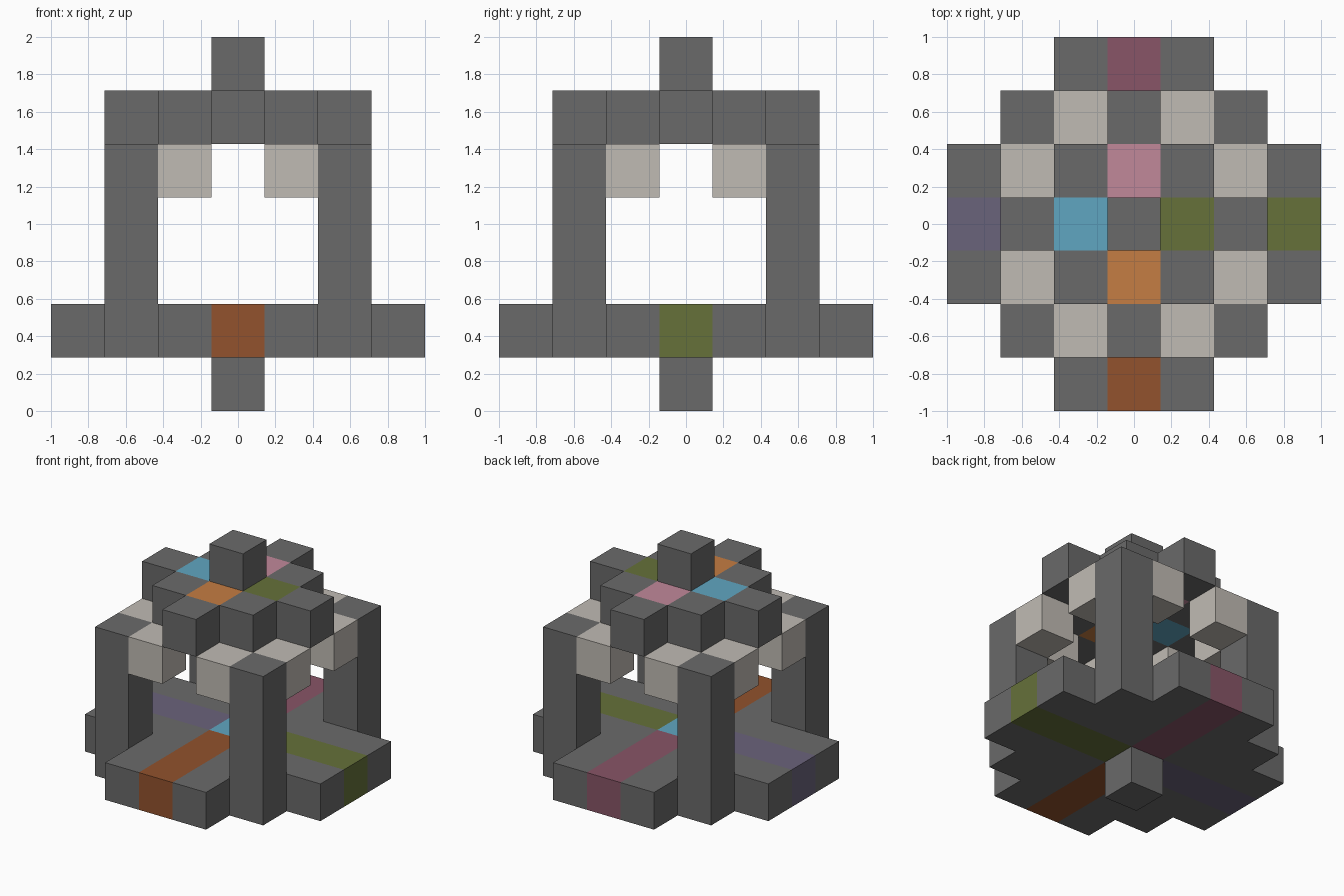
import bpy
import bmesh
from mathutils import Matrix
from math import pi

default = bpy.data.objects.get("Cube")
if default:
    bpy.data.objects.remove(default, do_unlink=True)

U = 2 / 7  # one block


def linear(c):
    return c / 12.92 if c <= 0.04045 else ((c + 0.055) / 1.055) ** 2.4


def material(name, hex_code):
    rgba = [linear(v / 255) for v in bytes.fromhex(hex_code)] + [1]
    mat = bpy.data.materials.new(name)
    mat.use_nodes = True
    mat.diffuse_color = rgba
    bsdf = next(n for n in mat.node_tree.nodes if n.type == "BSDF_PRINCIPLED")
    bsdf.inputs["Base Color"].default_value = rgba
    return mat


grey = material("dark grey", "6A6A6A")
beige = material("warm beige", "C0BBB4")
rust = material("rust", "92522D")
olive = material("olive green", "66713A")
mauve = material("mauve", "885567")
purple = material("dusty purple", "6A637B")
blue = material("sky blue", "60A6C1")
pink = material("pink", "C1889A")
orange = material("orange", "C57D43")


def prism(name, outline, bottom, top, mat, quarter=0):
    """Extrude an outline given in blocks, turned by quarter turns about z."""
    bm = bmesh.new()
    face = bm.faces.new([bm.verts.new((x, y, bottom)) for x, y in outline])
    extruded = bmesh.ops.extrude_face_region(bm, geom=[face])["geom"]
    upper = [g for g in extruded if isinstance(g, bmesh.types.BMVert)]
    bmesh.ops.translate(bm, verts=upper, vec=(0, 0, top - bottom))
    bmesh.ops.recalc_face_normals(bm, faces=bm.faces)
    bm.transform(Matrix.Scale(U, 4) @ Matrix.Rotation(quarter * pi / 2, 4, "Z"))
    mesh = bpy.data.meshes.new(name)
    bm.to_mesh(mesh)
    bm.free()
    mesh.materials.append(mat)
    obj = bpy.data.objects.new(name, mesh)
    bpy.context.collection.objects.link(obj)
    return obj


def block(name, x, y, bottom, top, mat, quarter=0, length=1):
    """Box one block wide, centred on cell (x, y) and running along +x."""
    x0, x1, y0, y1 = x - 0.5, x - 0.5 + length, y - 0.5, y + 0.5
    outline = [(x0, y0), (x1, y0), (x1, y1), (x0, y1)]
    return prism(name, outline, bottom, top, mat, quarter)


# Central column of blocks
block("foot", 0, 0, 0, 1, grey)
block("floor_centre", 0, 0, 1, 2, blue)
block("roof_centre", 0, 0, 5, 6, grey)
block("roof_finial", 0, 0, 6, 7, grey)

# Stepped floor corner between two coloured arms
CORNER = [(0.5, 0.5), (3.5, 0.5), (3.5, 1.5), (2.5, 1.5),
          (2.5, 2.5), (1.5, 2.5), (1.5, 3.5), (0.5, 3.5)]

sides = [("left", olive, olive), ("back", mauve, pink),
         ("right", purple, blue), ("front", rust, orange)]

for q, (side, arm_mat, roof_mat) in enumerate(sides):
    # Floor
    block(side + "_floor_arm", 1, 0, 1, 2, arm_mat, q, length=3)
    prism(side + "_floor_corner", CORNER, 1, 2, grey, q)
    # Corner pillar with its two brackets
    block(side + "_pillar", 2, 2, 2, 5, grey, q)
    block(side + "_bracket_a", 2, 1, 4, 5, beige, q)
    block(side + "_bracket_b", 1, 2, 4, 5, beige, q)
    # Roof
    block(side + "_roof_tile", 1, 0, 5, 6, roof_mat, q)
    block(side + "_roof_end", 2, 0, 5, 6, grey, q)
    block(side + "_roof_corner", 1, 1, 5, 6, grey, q)
